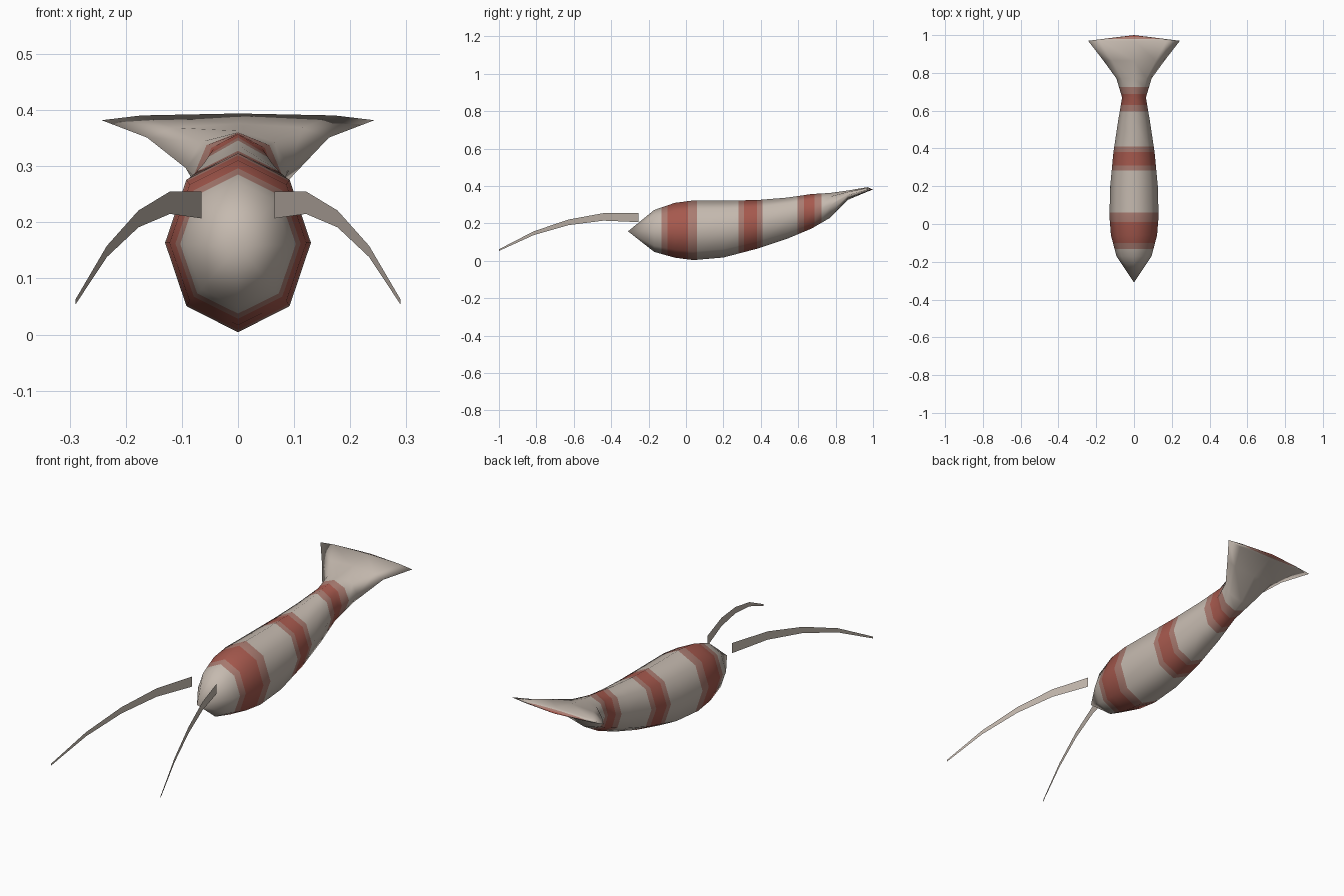
import bpy, bmesh, math
from mathutils import Vector

cube = bpy.data.objects.get("Cube")
if cube:
    bpy.data.objects.remove(cube, do_unlink=True)


def material(name, rgb):
    m = bpy.data.materials.new(name)
    m.use_nodes = True
    m.diffuse_color = (*rgb, 1)
    m.node_tree.nodes["Principled BSDF"].inputs["Base Color"].default_value = (*rgb, 1)
    return m


shell = material("pale shell", (0.56, 0.49, 0.43))
blend = material("faded red", (0.40, 0.20, 0.165))
red = material("band red", (0.38, 0.10, 0.075))


def add_object(name, bm, materials):
    bmesh.ops.remove_doubles(bm, verts=bm.verts, dist=1e-5)
    mesh = bpy.data.meshes.new(name)
    bm.to_mesh(mesh)
    bm.free()
    for m in materials:
        mesh.materials.append(m)
    obj = bpy.data.objects.new(name, mesh)
    bpy.context.collection.objects.link(obj)
    return obj


# Body and tail fan: eight-sided loft of (y, half width, top z, bottom z)
SIDES = 8
sections = [(-0.17, 0.093, 0.272, 0.048), (-0.06, 0.122, 0.31, 0.017),
            (0.04, 0.13, 0.323, 0.004), (0.2, 0.126, 0.322, 0.018),
            (0.38, 0.109, 0.325, 0.065), (0.54, 0.085, 0.338, 0.118),
            (0.67, 0.063, 0.357, 0.172), (0.77, 0.093, 0.363, 0.23),
            (0.865, 0.162, 0.376, 0.326), (0.97, 0.243, 0.394, 0.37)]
bm = bmesh.new()
rings = []
for y, w, top, bottom in sections:
    mid, h = (top + bottom) / 2, (top - bottom) / 2
    angles = [math.tau * i / SIDES for i in range(SIDES)]
    rings.append([bm.verts.new((w * math.cos(a), y, mid + h * math.sin(a))) for a in angles])
nose = bm.verts.new((0, -0.31, 0.158))
tail_tip = bm.verts.new((0, 1.0, 0.381))
for i in range(SIDES):
    j = (i + 1) % SIDES
    bm.faces.new((nose, rings[0][i], rings[0][j]))
    bm.faces.new((tail_tip, rings[-1][j], rings[-1][i]))
    for a, b in zip(rings, rings[1:]):
        bm.faces.new((a[i], b[i], b[j], a[j]))

# Red bands with faded borders: (outer start, red start, red end, outer end)
bands = [(-0.132, -0.1, 0.01, 0.06), (0.282, 0.31, 0.38, 0.41),
         (0.595, 0.63, 0.687, 0.725), (0.98, 0.99, 1.01, 1.02)]
for cut in [c for band in bands for c in band]:
    bmesh.ops.bisect_plane(bm, geom=bm.verts[:] + bm.edges[:] + bm.faces[:],
                           plane_co=(0, cut, 0), plane_no=(0, 1, 0))
bmesh.ops.recalc_face_normals(bm, faces=bm.faces)
for f in bm.faces:
    f.smooth = True
    y = f.calc_center_median().y
    for start, red_start, red_end, end in bands:
        if start < y < end:
            f.material_index = 2 if red_start < y < red_end else 1
add_object("body", bm, [shell, blend, red])

# Antennae: thin upright ribbons, tapering forwards and outwards
heights = [(0.255, 0.207), (0.255, 0.215), (0.221, 0.191), (0.158, 0.138), (0.062, 0.053)]
root, tip = Vector((0.065, -0.255)), Vector((0.29, -1.0))
for name, side in (("left_antenna", 1), ("right_antenna", -1)):
    bm = bmesh.new()
    pairs = []
    for i, zs in enumerate(heights):
        p = root.lerp(tip, i / (len(heights) - 1))
        pairs.append([bm.verts.new((side * p.x, p.y, z)) for z in zs])
    for a, b in zip(pairs, pairs[1:]):
        bm.faces.new((a[0], b[0], b[1], a[1]))
    add_object(name, bm, [shell])
